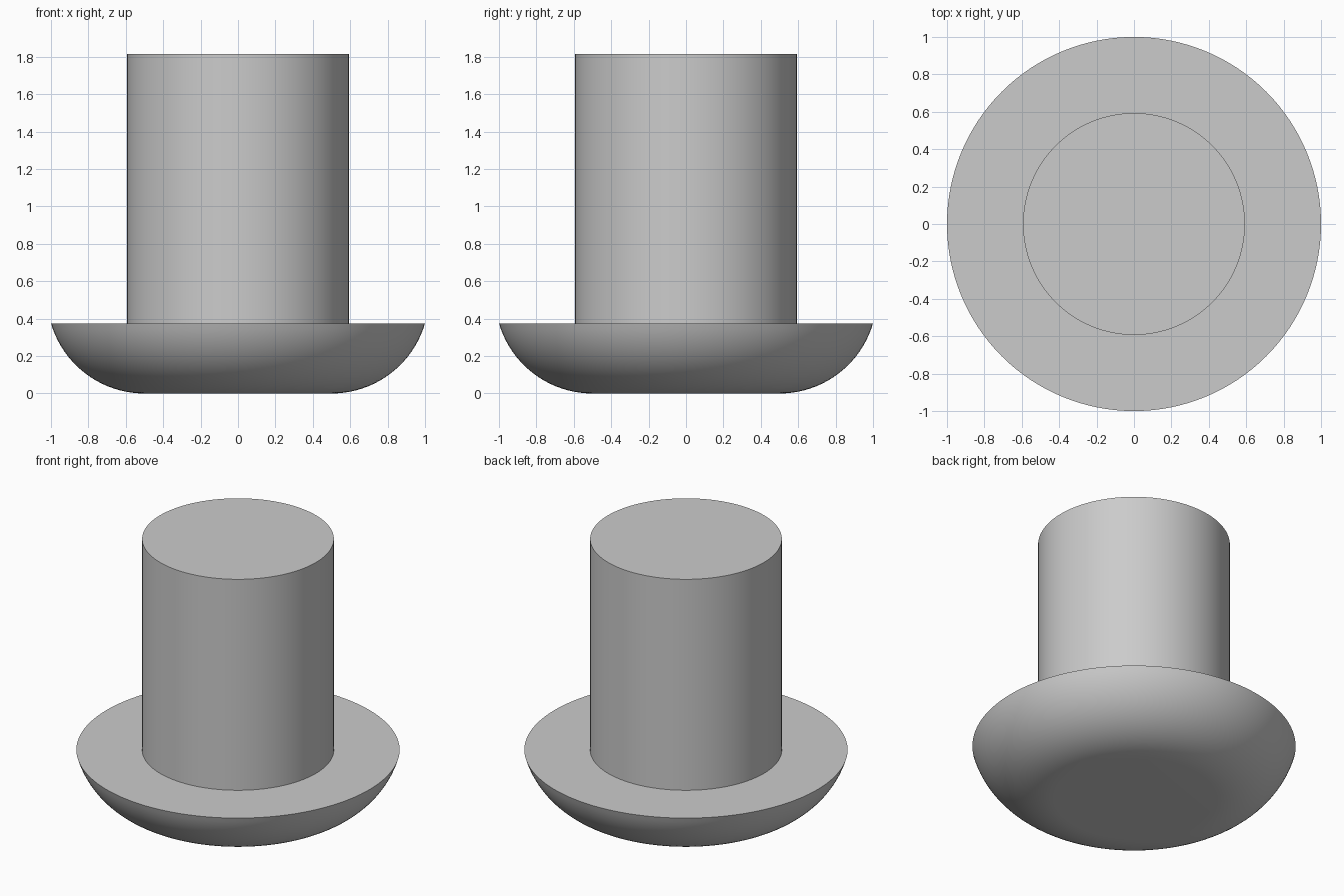
import bpy
import bmesh
from math import sin, cos, asin, radians, tau

cube = bpy.data.objects.get("Cube")
if cube:
    bpy.data.objects.remove(cube, do_unlink=True)

SEGMENTS = 128
BASE_HEIGHT = 0.375
FLAT_RADIUS = 0.5      # flat underside, where the rounding begins
STEM_RADIUS = 0.593
TOP = 1.815

grey = bpy.data.materials.new("plain grey")
grey.use_nodes = True
colour = (0.6, 0.6, 0.6, 1)
grey.diffuse_color = colour
grey.node_tree.nodes["Principled BSDF"].inputs["Base Color"].default_value = colour


def lathe(name, profile):
    """Revolve an outline of (radius, height) points and cap both ends."""
    bm = bmesh.new()
    rings = [[bm.verts.new((r * cos(tau * i / SEGMENTS), r * sin(tau * i / SEGMENTS), z))
              for i in range(SEGMENTS)] for r, z in profile]
    for low, high in zip(rings, rings[1:]):
        for i in range(SEGMENTS):
            j = (i + 1) % SEGMENTS
            bm.faces.new((low[i], low[j], high[j], high[i]))
    bm.faces.new(rings[0][::-1])
    bm.faces.new(rings[-1])
    mesh = bpy.data.meshes.new(name)
    bm.to_mesh(mesh)
    bm.free()
    mesh.materials.append(grey)
    obj = bpy.data.objects.new(name, mesh)
    bpy.context.collection.objects.link(obj)
    bpy.ops.object.select_all(action="DESELECT")
    obj.select_set(True)
    bpy.context.view_layer.objects.active = obj
    bpy.ops.object.shade_smooth_by_angle(angle=radians(30))
    return obj


# Rounded base: an arc tangent to the flat underside, ending at the sharp rim
reach = 1 - FLAT_RADIUS
radius = (reach ** 2 + BASE_HEIGHT ** 2) / (2 * BASE_HEIGHT)
sweep = asin(reach / radius)
steps = 20
arc = [(FLAT_RADIUS + radius * sin(sweep * k / steps),
        radius * (1 - cos(sweep * k / steps))) for k in range(steps + 1)]
lathe("rounded_base", arc)

# Straight stem standing on the base
lathe("stem", [(STEM_RADIUS, BASE_HEIGHT), (STEM_RADIUS, TOP)])
